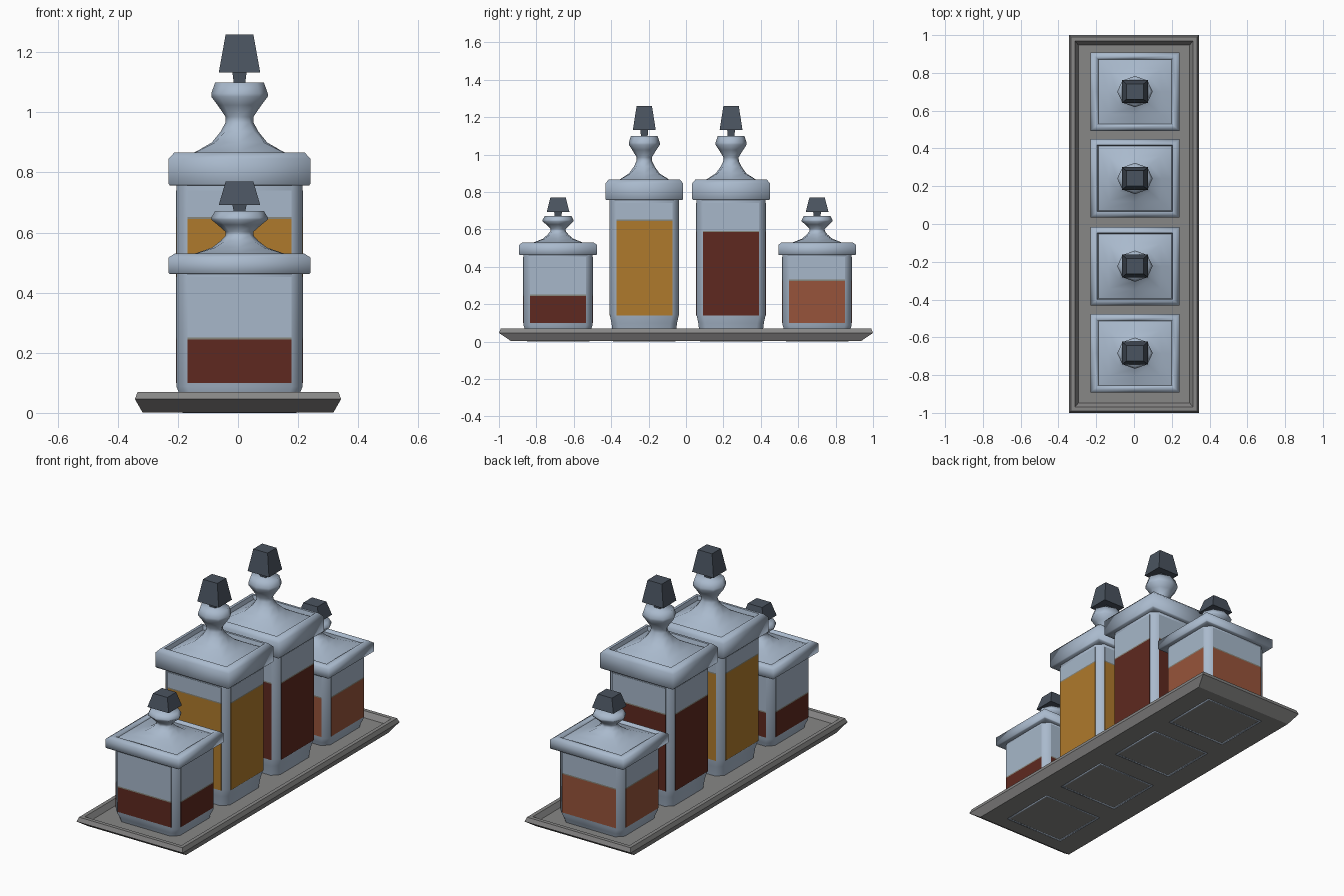
import bpy, bmesh, math

cube = bpy.data.objects.get("Cube")
if cube:
    bpy.data.objects.remove(cube, do_unlink=True)


def material(name, rgb):
    m = bpy.data.materials.new(name)
    m.use_nodes = True
    color = (*rgb, 1)
    m.diffuse_color = color
    bsdf = m.node_tree.nodes["Principled BSDF"]
    bsdf.inputs["Base Color"].default_value = color
    bsdf.inputs["Roughness"].default_value = 0.7
    return m


glass = material("blue grey glass", (0.4, 0.49, 0.61))
pane_mat = material("window glass", (0.385, 0.475, 0.585))
steel = material("dark slate", (0.068, 0.087, 0.115))
stone = material("grey stone", (0.245, 0.243, 0.24))
dark_red = material("dark red", (0.112, 0.022, 0.014))
amber = material("amber", (0.43, 0.195, 0.025))
terracotta = material("terracotta", (0.31, 0.088, 0.043))
surface_mat = material("olive grey", (0.24, 0.24, 0.2))

DEPTH = 0.88   # bottle depth relative to its width


# ---- cross-sections -------------------------------------------------
def rect(hx, hy):
    return [(hx, hy), (-hx, hy), (-hx, -hy), (hx, -hy)]


def chamfered(hx, hy, c=0.036):
    pts = []
    for sx, sy in [(1, 1), (-1, 1), (-1, -1), (1, -1)]:
        pair = [(sx * hx, sy * (hy - c)), (sx * (hx - c), sy * hy)]
        pts += pair if sx == sy else pair[::-1]
    return pts


def eight(h, square):
    """Octagon at square=0, true square at square=1."""
    pts = []
    for i in range(8):
        a = i * math.pi / 4
        r = h * (1 + square * (math.sqrt(2) - 1)) if i % 2 else h
        pts.append((r * math.cos(a), r * math.sin(a) * DEPTH))
    return pts


# ---- builders --------------------------------------------------------
def loft(name, sections, mat, loc=(0, 0), zscale=1, smooth=None, closed=False):
    """Skin a list of (z, outline) sections; cap the ends unless closed."""
    bm = bmesh.new()
    rings = [[bm.verts.new((px, py, z * zscale)) for px, py in pts]
             for z, pts in sections]
    pairs = list(zip(rings, rings[1:]))
    if closed:
        pairs.append((rings[-1], rings[0]))
    else:
        bm.faces.new(rings[0][::-1])
        bm.faces.new(rings[-1])
    for a, b in pairs:
        n = len(a)
        for i in range(n):
            j = (i + 1) % n
            bm.faces.new((a[i], a[j], b[j], b[i]))
    bmesh.ops.recalc_face_normals(bm, faces=bm.faces)
    me = bpy.data.meshes.new(name)
    bm.to_mesh(me)
    bm.free()
    me.materials.append(mat)
    ob = bpy.data.objects.new(name, me)
    ob.location = (*loc, 0)
    bpy.context.collection.objects.link(ob)
    if smooth:
        bpy.ops.object.select_all(action='DESELECT')
        ob.select_set(True)
        bpy.context.view_layer.objects.active = ob
        bpy.ops.object.shade_smooth_by_angle(angle=math.radians(smooth))


def plates(name, z0, z1, mat, loc):
    """Thin plates on the four flat sides of a bottle."""
    hx, hy, t = 0.21, 0.21 * DEPTH, 0.002
    for side, dx, dy in [("left", 1, 0), ("right", -1, 0),
                         ("back", 0, 1), ("front", 0, -1)]:
        outline = rect(t, hy - 0.035) if dx else rect(hx - 0.037, t)
        outline = [(px + dx * hx, py + dy * hy) for px, py in outline]
        loft(f"{name}_{side}", [(z0, outline), (z1, outline)], mat, loc)


# ---- tray with flared edge and sunken floor --------------------------
loft("tray", [(z, rect(hx, hy)) for z, hx, hy in [
    (0.002, 0.318, 0.935), (0.046, 0.343, 1.0), (0.07, 0.334, 0.99),
    (0.07, 0.312, 0.968), (0.04, 0.295, 0.948)]], stone)

BODY = [(0.01, 0.188), (0.06, 0.199), (0.088, 0.21), (0.47, 0.21)]

# height, half width, squareness: lid slab, recessed roof, neck and knob
LID = [(0.462, 0.2, 1), (0.462, 0.231, 1), (0.466, 0.236, 1),
       (0.517, 0.236, 1), (0.53, 0.216, 1), (0.53, 0.2, 1),
       (0.516, 0.194, 1), (0.533, 0.14, 0.9), (0.55, 0.092, 0.6),
       (0.572, 0.063, 0.2), (0.59, 0.047, 0.05), (0.602, 0.046, 0),
       (0.626, 0.073, 0), (0.643, 0.094, 0), (0.65, 0.094, 0),
       (0.672, 0.081, 0)]


def bottle(name, y, zs, level, liquid):
    loc = (0.005, y)
    loft(name + "_body",
         [(z, chamfered(h, h * DEPTH)) for z, h in BODY],
         glass, loc, zs, smooth=50)
    loft(name + "_lid", [(z, eight(h, s)) for z, h, s in LID],
         glass, loc, zs, smooth=75)
    # stopper with a small stem
    loft(name + "_stem", [(0.665, rect(0.018, 0.017)),
                          (0.7, rect(0.025, 0.022))], steel, loc, zs)
    loft(name + "_stopper", [(0.692, rect(0.069, 0.061)),
                             (0.77, rect(0.046, 0.041))], steel, loc, zs)
    # liquid seen through the flat sides, clear glass above it
    bottom = 0.1 if zs == 1 else 0.14
    plates(name + "_liquid", bottom, level, liquid, loc)
    plates(name + "_liquid_surface", level, level + 0.007, surface_mat, loc)
    plates(name + "_pane", level + 0.007, 0.452 * zs, pane_mat, loc)
    # soft foot rim showing under the tray
    loft(name + "_foot_rim",
         [(z, rect(h, h * DEPTH)) for z, h in
          [(0, 0.19), (0.006, 0.19), (0.006, 0.18), (0, 0.18)]],
         glass, loc, smooth=180, closed=True)


TALL = 1.636
bottle("front_short_bottle", -0.684, 1, 0.244, dark_red)
bottle("front_tall_bottle", -0.223, TALL, 0.645, amber)
bottle("back_tall_bottle", 0.241, TALL, 0.585, dark_red)
bottle("back_short_bottle", 0.701, 1, 0.325, terracotta)
